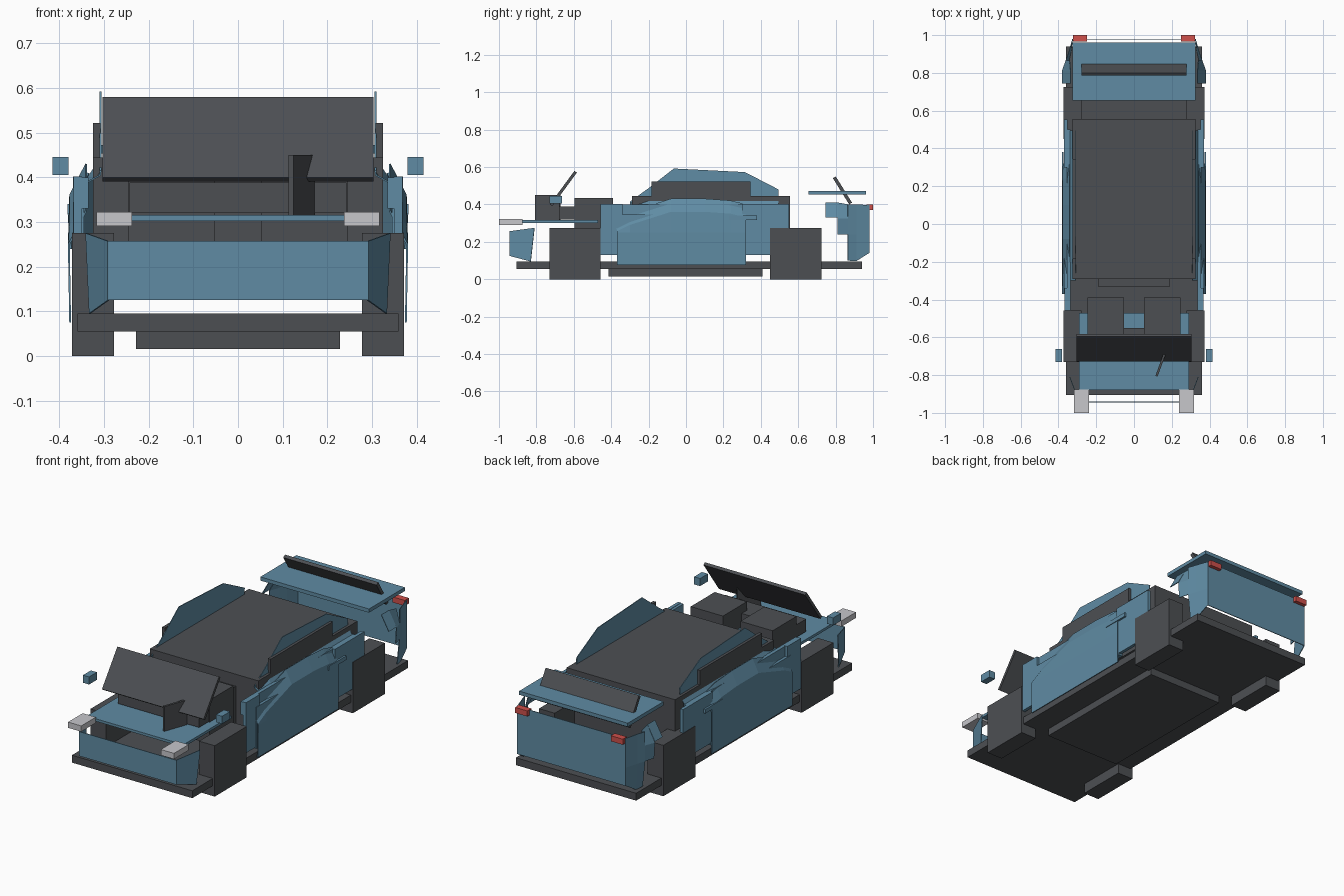
import bpy, bmesh, math
from mathutils import Vector

if "Cube" in bpy.data.objects:
    bpy.data.objects.remove(bpy.data.objects["Cube"])


def material(name, rgb):
    m = bpy.data.materials.new(name)
    m.use_nodes = True
    color = (*rgb, 1)
    m.diffuse_color = color
    m.node_tree.nodes["Principled BSDF"].inputs["Base Color"].default_value = color
    return m


BLUE = material("steel_blue", (0.115, 0.26, 0.37))
DARK = material("charcoal", (0.073, 0.078, 0.086))
LIGHT = material("lamp_grey", (0.57, 0.57, 0.6))
RED = material("tail_red", (0.62, 0.08, 0.07))


def finish(name, bm, mat):
    bmesh.ops.recalc_face_normals(bm, faces=bm.faces)
    mesh = bpy.data.meshes.new(name)
    bm.to_mesh(mesh)
    bm.free()
    mesh.materials.append(mat)
    obj = bpy.data.objects.new(name, mesh)
    bpy.context.collection.objects.link(obj)
    return obj


def box(name, x, y, z, mat):
    """Box from three (low, high) ranges."""
    bm = bmesh.new()
    bmesh.ops.create_cube(bm, size=1)
    for v in bm.verts:
        v.co = [r[0] + (c + 0.5) * (r[1] - r[0]) for c, r in zip(v.co, (x, y, z))]
    return finish(name, bm, mat)


def pair(name, x, y, z, mat):
    box("left_" + name, x, y, z, mat)
    box("right_" + name, (-x[1], -x[0]), y, z, mat)


def tilted_plate(name, half_width, low, high, thick, mat):
    """Plate spanning x, leaning between two (y, z) points."""
    a, b = Vector(low), Vector(high)
    n = Vector((a.y - b.y, b.x - a.x)).normalized() * thick / 2
    bm = bmesh.new()
    f = bm.faces.new([bm.verts.new((-half_width, *p)) for p in (a - n, b - n, b + n, a + n)])
    ext = bmesh.ops.extrude_face_region(bm, geom=[f])
    for v in ext["geom"]:
        if isinstance(v, bmesh.types.BMVert):
            v.co.x = half_width
    return finish(name, bm, mat)


def sheet(name, rows, mat, side=1, thick=0.004):
    """Thin panel skinned through rows of points."""
    bm = bmesh.new()
    grid = [[bm.verts.new((p[0] * side, p[1], p[2])) for p in row] for row in rows]
    for a, b in zip(grid, grid[1:]):
        for i in range(len(a) - 1):
            bm.faces.new((a[i], a[i + 1], b[i + 1], b[i]))
    obj = finish(name, bm, mat)
    mod = obj.modifiers.new("thickness", "SOLIDIFY")
    mod.thickness = thick
    mod.offset = 0
    return obj


# Chassis and wheels
box("chassis_floor", (-.36, .36), (-.905, .94), (.055, .095), DARK)
box("underbody", (-.228, .228), (-.415, .41), (.015, .055), DARK)
for label, y in (("front_wheel", (-.73, -.457)), ("rear_wheel", (.45, .725))):
    pair(label, (.278, .372), y, (0, .275), DARK)

# Cabin interior
box("cabin", (-.325, .325), (-.29, .557), (.135, .445), DARK)
box("console", (-.19, .19), (-.33, -.29), (.18, .38), DARK)
pair("seat", (.052, .245), (-.595, -.39), (.2, .435), DARK)
box("dashboard", (-.243, .243), (-.68, -.55), (.32, .388), DARK)

# Steering column plate
column = box("steering_plate", (-.006, .006), (-.07, .07), (-.067, .067), DARK)
column.location = (.143, -.74, .383)
column.rotation_euler.z = math.radians(-20)

# Glass
tilted_plate("windscreen", .304, (-.722, .395), (-.59, .575), .016, DARK)
tilted_plate("rear_window", .279, (.88, .405), (.793, .545), .018, DARK)
pair("side_window", (.308, .325), (-.185, .345), (.4, .522), DARK)

# Hood, trunk lid, lamps and mirrors
box("hood", (-.29, .29), (-.88, -.47), (.302, .316), BLUE)
box("trunk_lid", (-.325, .325), (.655, .962), (.453, .473), BLUE)
pair("headlight", (.238, .317), (-1, -.875), (.291, .322), LIGHT)
pair("tail_light", (.25, .322), (.965, 1), (.37, .4), RED)
pair("mirror", (.38, .416), (-.73, -.663), (.405, .446), BLUE)

# Bumper centre panels
sheet("front_bumper", [[(-.29, -.943, z), (.29, -.943, z)] for z in (.125, .257)], BLUE)
sheet("rear_bumper", [[(-.325, .978, z), (.325, .978, z)] for z in (.14, .397)], BLUE)

for label, s in (("left", 1), ("right", -1)):
    # Bumper corners
    sheet(label + "_front_bumper_corner",
          [[(.29, -.943, .125), (.332, -.83, .095)],
           [(.29, -.943, .257), (.34, -.81, .275)]], BLUE, s)
    sheet(label + "_rear_bumper_corner",
          [[(.325, .978, .14), (.335, .91, .097), (.345, .865, .1)],
           [(.325, .978, .24), (.345, .91, .24), (.36, .865, .24)],
           [(.325, .978, .397), (.345, .91, .4), (.36, .865, .4)]], BLUE, s)
    sheet(label + "_rear_flare",
          [[(.36, .865, .24), (.375, .81, .24)],
           [(.36, .865, .325), (.38, .81, .325), ],
           [(.34, .865, .4), (.335, .81, .41)]], BLUE, s)
    sheet(label + "_rear_flare_tip",
          [[(.38, .81, .33), (.38, .745, .33)],
           [(.335, .81, .41), (.335, .745, .41)]], BLUE, s)

    # Roof arch flaring out to the shoulder
    arch = [(-.3, .415), (-.2, .487), (-.065, .592), (.315, .573), (.495, .48)]
    sheet(label + "_roof_arch",
          [[(.308, y, z) for y, z in arch],
           [(.309, y, min(z, .45) - .01) for y, z in arch],
           [(.345, y, .385) for y, z in arch]], BLUE, s)

    # Door with a curved shoulder
    shoulder = [(-.37, .325), (-.3, .36), (-.08, .43), (.1, .43), (.24, .42), (.32, .4)]
    sheet(label + "_door",
          [[(.376, y, .075) for y, z in shoulder],
           [(.379, y, .25) for y, z in shoulder],
           [(.376, y, z - .07) for y, z in shoulder],
           [(.34, y, z) for y, z in shoulder]], BLUE, s)

pair("front_fender", (.35, .368), (-.457, -.34), (.13, .402), BLUE)
pair("rear_quarter", (.352, .37), (.3, .552), (.13, .402), BLUE)
pair("door_sill", (.345, .37), (-.37, .32), (.12, .345), BLUE)
pair("shoulder_rail", (.335, .355), (-.457, .5), (.33, .4), BLUE)
pair("door_handle", (.372, .382), (.23, .38), (.318, .34), BLUE)
